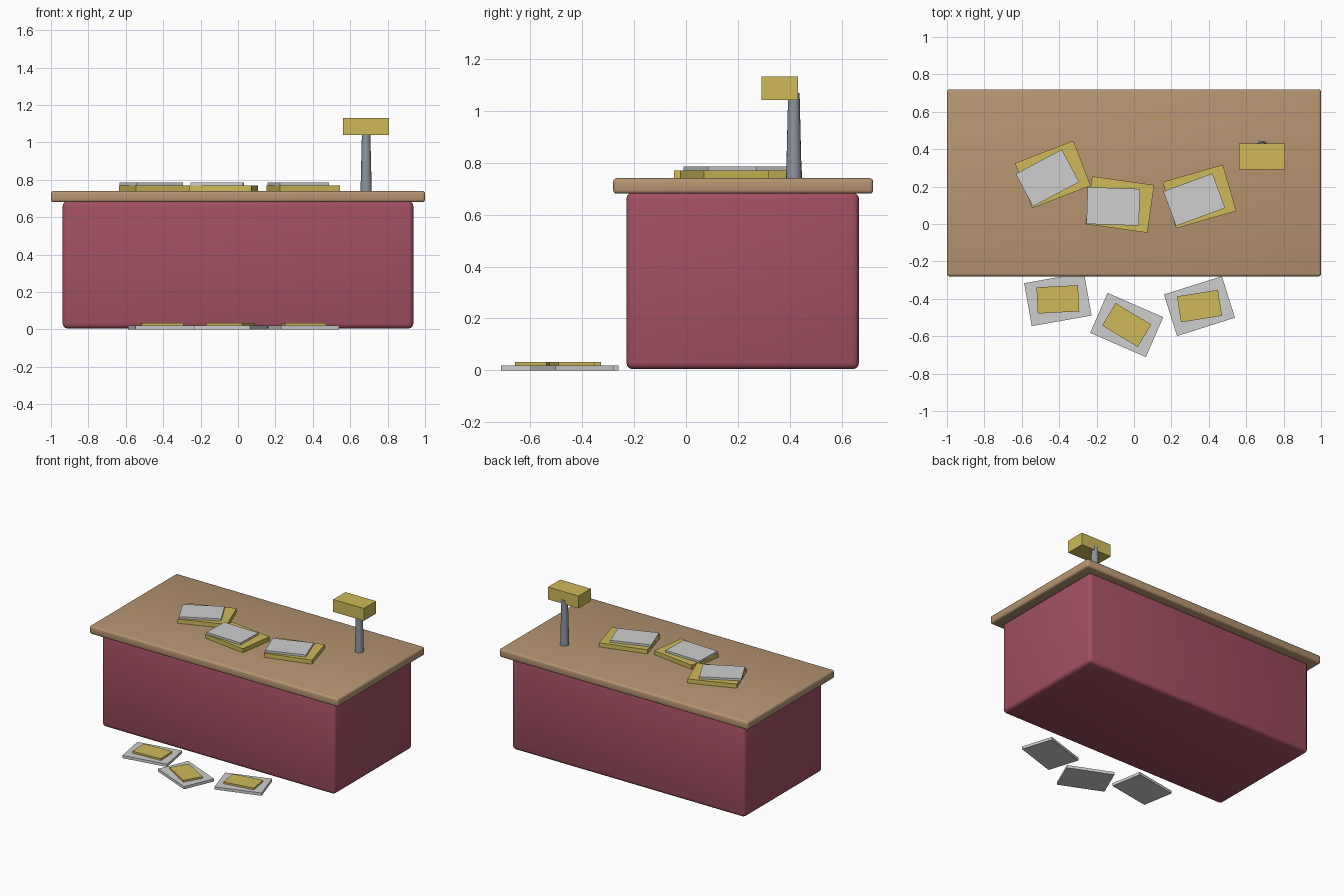
import bpy
import math

default_cube = bpy.data.objects.get("Cube")
if default_cube:
    bpy.data.objects.remove(default_cube, do_unlink=True)


def material(name, rgb):
    mat = bpy.data.materials.new(name)
    mat.use_nodes = True
    mat.diffuse_color = (*rgb, 1)
    mat.node_tree.nodes["Principled BSDF"].inputs["Base Color"].default_value = (*rgb, 1)
    return mat


maroon = material("maroon panel", (0.36, 0.08, 0.12))
wood = material("tan wood", (0.47, 0.30, 0.165))
yellow = material("mustard yellow", (0.62, 0.49, 0.10))
paper = material("pale grey paper", (0.62, 0.62, 0.62))
metal = material("grey metal", (0.27, 0.30, 0.34))


def box(name, center, size, mat, angle=0, bevel=0):
    """Box standing on center z, optionally turned and with rounded edges."""
    x, y, z = center
    bpy.ops.mesh.primitive_cube_add(size=1, location=(x, y, z + size[2] / 2))
    obj = bpy.context.object
    obj.name = name
    obj.scale = size
    bpy.ops.object.transform_apply(location=False, rotation=False, scale=True)
    obj.rotation_euler.z = math.radians(angle)
    obj.data.materials.append(mat)
    if bevel:
        mod = obj.modifiers.new("rounded edges", "BEVEL")
        mod.width = bevel
        mod.segments = 3
        bpy.ops.object.shade_smooth()
    return obj


# Counter
box("counter_body", (0, 0.218, 0.005), (1.874, 0.895, 0.68), maroon, bevel=0.025)
box("counter_top", (0, 0.22, 0.68), (2, 1, 0.06), wood, bevel=0.014)

# Lamp
bpy.ops.mesh.primitive_cone_add(vertices=16, radius1=0.03, radius2=0.022,
                                depth=0.33, location=(0.685, 0.415, 0.903))
post = bpy.context.object
post.name = "lamp_post"
post.data.materials.append(metal)
bpy.ops.object.shade_smooth_by_angle()
box("lamp_head", (0.685, 0.361, 1.04), (0.246, 0.14, 0.09), yellow)

# Folders on the counter, each with a sheet: x, y, angle of both
for i, (fx, fy, fa, sx, sy, sa) in enumerate([
        (-0.434, 0.265, 21, -0.463, 0.246, 28),
        (-0.076, 0.104, -8, -0.111, 0.094, -2),
        (0.35, 0.147, 16, 0.322, 0.13, 20)], 1):
    box(f"folder_{i}", (fx, fy, 0.74), (0.335, 0.258, 0.03), yellow, fa)
    box(f"sheet_{i}", (sx, sy, 0.77), (0.28, 0.197, 0.015), paper, sa)

# Floor mats, each with a smaller card: x, y, angle of both
for i, (x, y, mat_angle, card_angle) in enumerate([
        (-0.407, -0.403, 10, 3),
        (-0.039, -0.54, -23.5, -31),
        (0.35, -0.439, 17.5, 9)], 1):
    box(f"floor_mat_{i}", (x, y, 0), (0.325, 0.233, 0.02), paper, mat_angle)
    box(f"floor_card_{i}", (x, y, 0.02), (0.222, 0.14, 0.013), yellow, card_angle)
